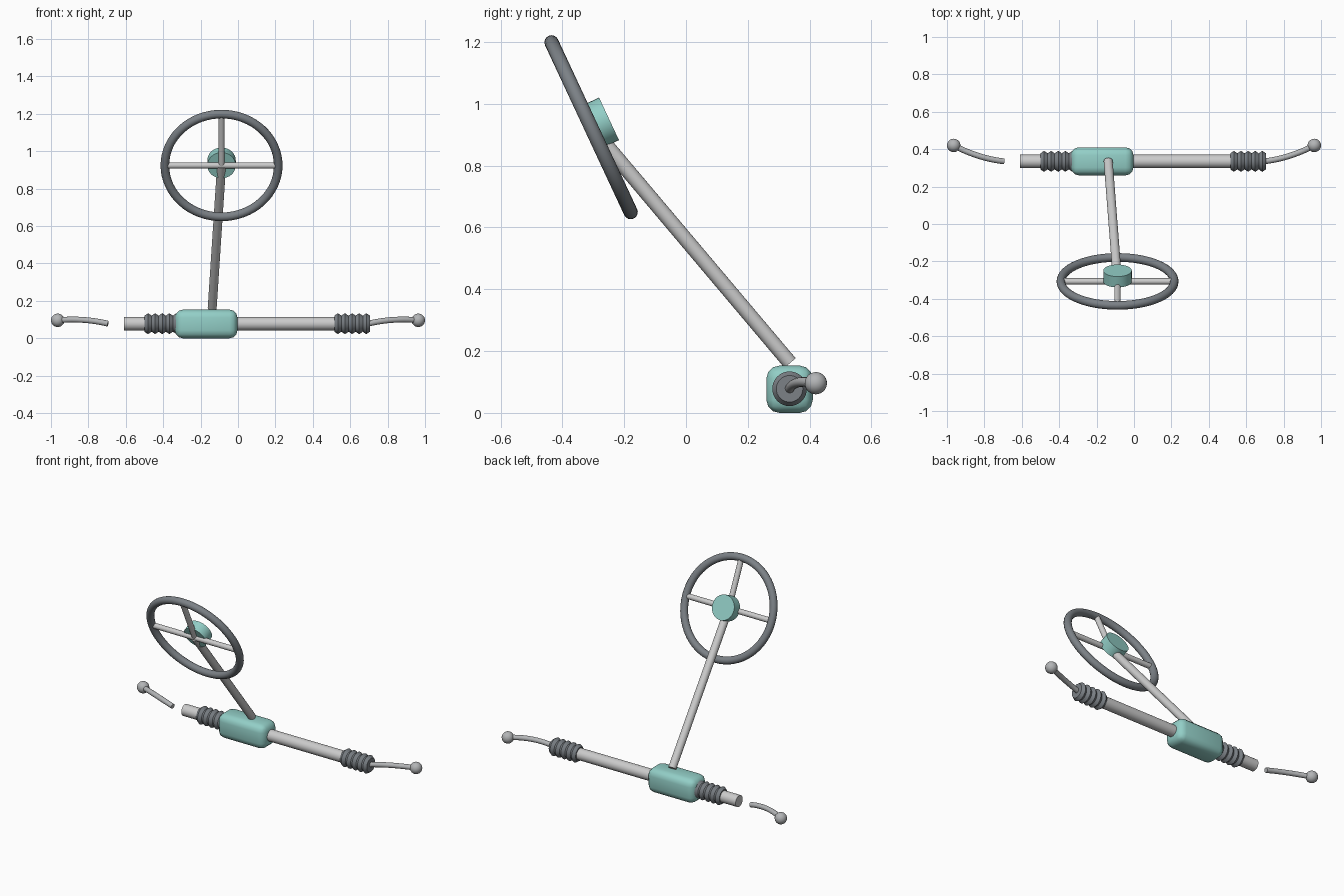
import bpy, bmesh, math
from mathutils import Vector, Matrix

if "Cube" in bpy.data.objects:
    bpy.data.objects.remove(bpy.data.objects["Cube"])


def material(name, rgb):
    m = bpy.data.materials.new(name)
    m.diffuse_color = (*rgb, 1)
    m.use_nodes = True
    m.node_tree.nodes["Principled BSDF"].inputs["Base Color"].default_value = m.diffuse_color
    return m


TEAL = material("teal_paint", (0.29, 0.62, 0.57))
RUBBER = material("dark_rubber", (0.20, 0.22, 0.24))
STEEL = material("dull_steel", (0.45, 0.46, 0.47))


def add(name, bm, mat=None, angle=40):
    bmesh.ops.recalc_face_normals(bm, faces=bm.faces)
    mesh = bpy.data.meshes.new(name)
    bm.to_mesh(mesh)
    bm.free()
    ob = bpy.data.objects.new(name, mesh)
    bpy.context.collection.objects.link(ob)
    if mat:
        mesh.materials.append(mat)
    bpy.ops.object.select_all(action='DESELECT')
    bpy.context.view_layer.objects.active = ob
    ob.select_set(True)
    bpy.ops.object.shade_smooth_by_angle(angle=math.radians(angle))
    return ob


def sweep(name, points, radii, mat=None, sides=24, angle=40):
    """Round section carried along a path, capped at both ends."""
    pts = [Vector(p) for p in points]
    bm = bmesh.new()
    rings = []
    for i, p in enumerate(pts):
        d = (pts[min(i + 1, len(pts) - 1)] - pts[max(i - 1, 0)]).normalized()
        u = d.cross(Vector((0, 0, 1))).normalized()
        if u.length < 0.5:
            u = Vector((1, 0, 0))
        v = d.cross(u)
        rings.append([bm.verts.new(p + radii[i] * (u * math.cos(t) + v * math.sin(t)))
                      for t in (2 * math.pi * k / sides for k in range(sides))])
    for a, b in zip(rings, rings[1:]):
        for k in range(sides):
            n = (k + 1) % sides
            bm.faces.new((a[k], a[n], b[n], b[k]))
    bm.faces.new(rings[0])
    bm.faces.new(rings[-1])
    return add(name, bm, mat, angle)


def rod(name, a, b, r, mat=None, sides=24):
    return sweep(name, [a, b], [r, r], mat, sides)


Y, Z = 0.335, 0.078  # rack axis

# rack tube
rod("rack_tube", (-0.61, Y, Z), (0.61, Y, Z), 0.036)

# gearbox housing with rounded edges
bm = bmesh.new()
bmesh.ops.create_cube(bm, size=1, matrix=Matrix.Translation((-0.17, Y, 0.0765))
                      @ Matrix.Diagonal((0.334, 0.15, 0.153, 1)))
bmesh.ops.bevel(bm, geom=bm.edges[:], offset=0.042, segments=3, profile=0.5, affect='EDGES')
add("gearbox_housing", bm, TEAL)

# ribbed bellows
for side, x0 in (("left", -0.50), ("right", 0.515)):
    n = 10
    sweep(f"{side}_bellows", [(x0 + 0.19 * i / n, Y, Z) for i in range(n + 1)],
          [0.056 if i % 2 else 0.043 for i in range(n + 1)], RUBBER, 32, 30)

# bent tie rods and ball ends
for side, s in (("left", -1), ("right", 1)):
    p0, p1, p2 = Vector((0.695, Y, Z)), Vector((0.83, 0.35, 0.11)), Vector((0.964, 0.42, 0.096))
    path = []
    for i in range(11):
        t = i / 10
        p = p0 * (1 - t) ** 2 + p1 * 2 * t * (1 - t) + p2 * t * t
        path.append((s * p.x, p.y, p.z))
    sweep(f"{side}_tie_rod", path, [0.0155] * 11, STEEL, 16)
    bm = bmesh.new()
    bmesh.ops.create_uvsphere(bm, u_segments=24, v_segments=14, radius=0.036,
                              matrix=Matrix.Translation(path[-1]))
    add(f"{side}_ball_joint", bm, STEEL)

# steering wheel frame: local z is the wheel axis, local -y points up the wheel
wheel = Matrix.Translation((-0.088, -0.307, 0.924)) @ Matrix.Rotation(math.radians(-65), 4, 'X')
R, r = 0.303, 0.023

# rim
bm = bmesh.new()
NU, NV = 64, 16
grid = []
for i in range(NU):
    a = 2 * math.pi * i / NU
    row = []
    for j in range(NV):
        b = 2 * math.pi * j / NV
        q = R + r * math.cos(b)
        row.append(bm.verts.new(wheel @ Vector((q * math.cos(a), q * math.sin(a), r * math.sin(b)))))
    grid.append(row)
for i in range(NU):
    for j in range(NV):
        i2, j2 = (i + 1) % NU, (j + 1) % NV
        bm.faces.new((grid[i][j], grid[i2][j], grid[i2][j2], grid[i][j2]))
add("wheel_rim", bm, RUBBER)

# hub and three spokes
rod("wheel_hub", wheel @ Vector((0, 0, 0)), wheel @ Vector((0, 0, 0.064)), 0.076, TEAL, 32)
for name, d in (("left", (-1, 0, 0)), ("right", (1, 0, 0)), ("top", (0, -1, 0))):
    rod(f"{name}_spoke", wheel.translation, wheel @ (Vector(d) * R), 0.017, None, 16)

# steering column
rod("steering_column", wheel.translation, (-0.138, 0.336, 0.162), 0.024)
